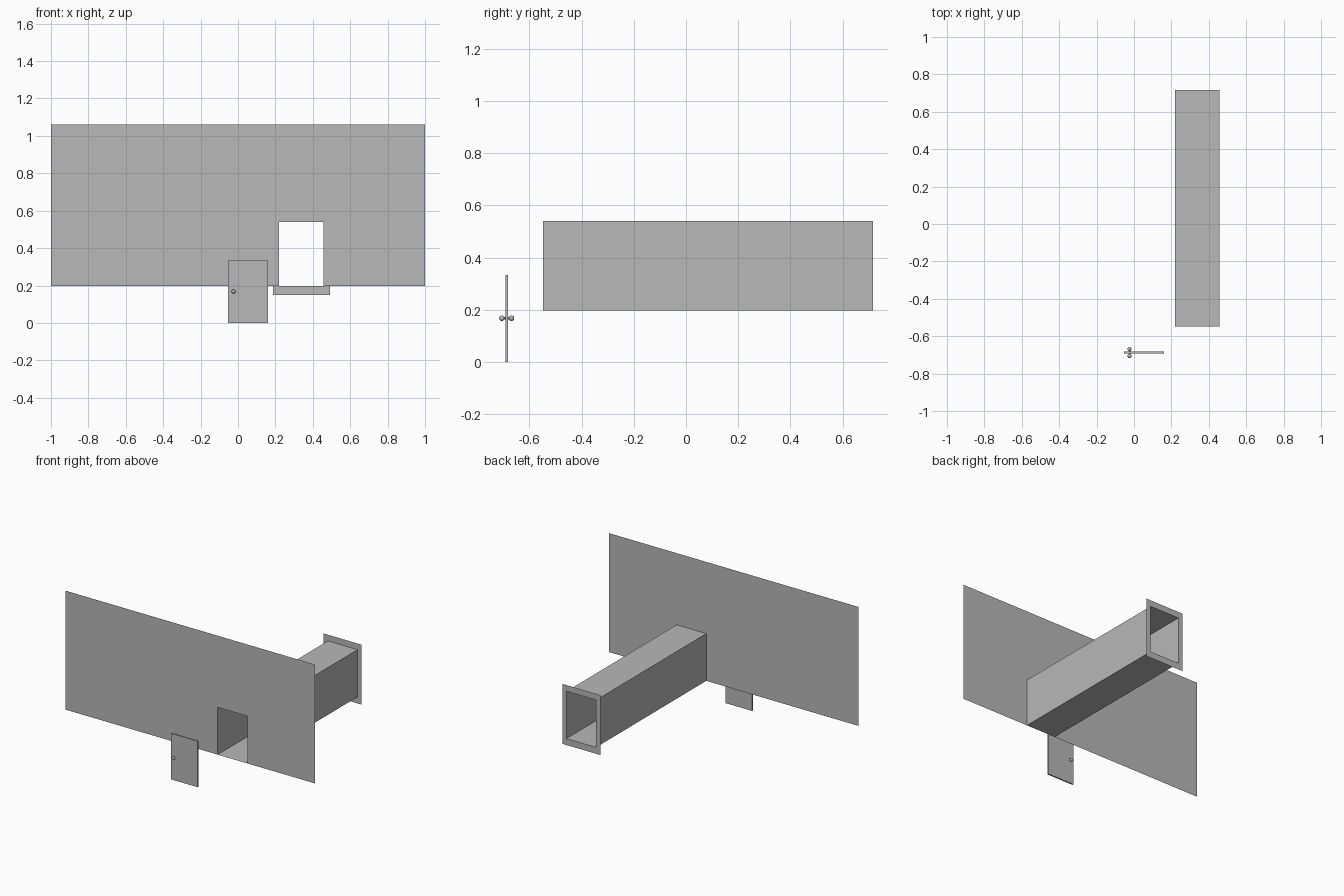
import bpy, bmesh, math
from mathutils import Matrix

if "Cube" in bpy.data.objects:
    bpy.data.objects.remove(bpy.data.objects["Cube"])

grey = bpy.data.materials.new("plain grey")
grey.diffuse_color = (0.48, 0.48, 0.48, 1)
grey.use_nodes = True
grey.node_tree.nodes["Principled BSDF"].inputs["Base Color"].default_value = grey.diffuse_color

# Key dimensions: passage opening and its two ends
X0, X1, Z0, Z1 = 0.22, 0.458, 0.197, 0.54
Y_FRONT, Y_BACK = -0.547, 0.716
DOOR_Y, KNOB_X, KNOB_Z = -0.687, -0.024, 0.168


def finish(name, bm):
    me = bpy.data.meshes.new(name)
    bm.to_mesh(me)
    bm.free()
    me.materials.append(grey)
    ob = bpy.data.objects.new(name, me)
    bpy.context.collection.objects.link(ob)
    return ob


def rect(bm, x0, x1, z0, z1, y):
    return [bm.verts.new((x, y, z)) for x, z in
            ((x0, z0), (x1, z0), (x1, z1), (x0, z1))]


def bridge(bm, a, b):
    for i in range(4):
        j = (i + 1) % 4
        bm.faces.new((a[i], a[j], b[j], b[i]))


# Thin facade with a doorway notch in its lower edge
bm = bmesh.new()
outline = [(-1, Z0), (X0, Z0), (X0, Z1), (X1, Z1), (X1, Z0),
           (1, Z0), (1, 1.06), (-1, 1.06)]
bm.faces.new([bm.verts.new((x, Y_FRONT, z)) for x, z in outline])
finish("front_wall", bm)

# Open-ended corridor behind the doorway
bm = bmesh.new()
bridge(bm, rect(bm, X0, X1, Z0, Z1, Y_BACK), rect(bm, X0, X1, Z0, Z1, Y_FRONT))
finish("corridor", bm)

# Flat border around the far end
bm = bmesh.new()
m = 0.034
bridge(bm, rect(bm, X0 - m, X1 + m, Z0 - 0.047, Z1 + 0.045, Y_BACK),
       rect(bm, X0, X1, Z0, Z1, Y_BACK))
finish("back_frame", bm)

# Free-standing door panel
bm = bmesh.new()
bmesh.ops.create_cube(bm, size=1, matrix=Matrix.Translation((0.054, DOOR_Y, 0.167))
                      @ Matrix.Diagonal((0.214, 0.01, 0.334, 1)))
finish("door", bm)

# Knobs on both sides, joined by a thin spindle
bm = bmesh.new()
for s in (-1, 1):
    bmesh.ops.create_uvsphere(bm, u_segments=16, v_segments=10, radius=0.0105,
                              matrix=Matrix.Translation((KNOB_X, DOOR_Y + s * 0.0185, KNOB_Z)))
bmesh.ops.create_cone(bm, cap_ends=True, segments=12, radius1=0.004, radius2=0.004,
                      depth=0.036, matrix=Matrix.Translation((KNOB_X, DOOR_Y, KNOB_Z))
                      @ Matrix.Rotation(math.pi / 2, 4, 'X'))
for f in bm.faces:
    f.smooth = len(f.verts) <= 4
finish("door_knobs", bm)
